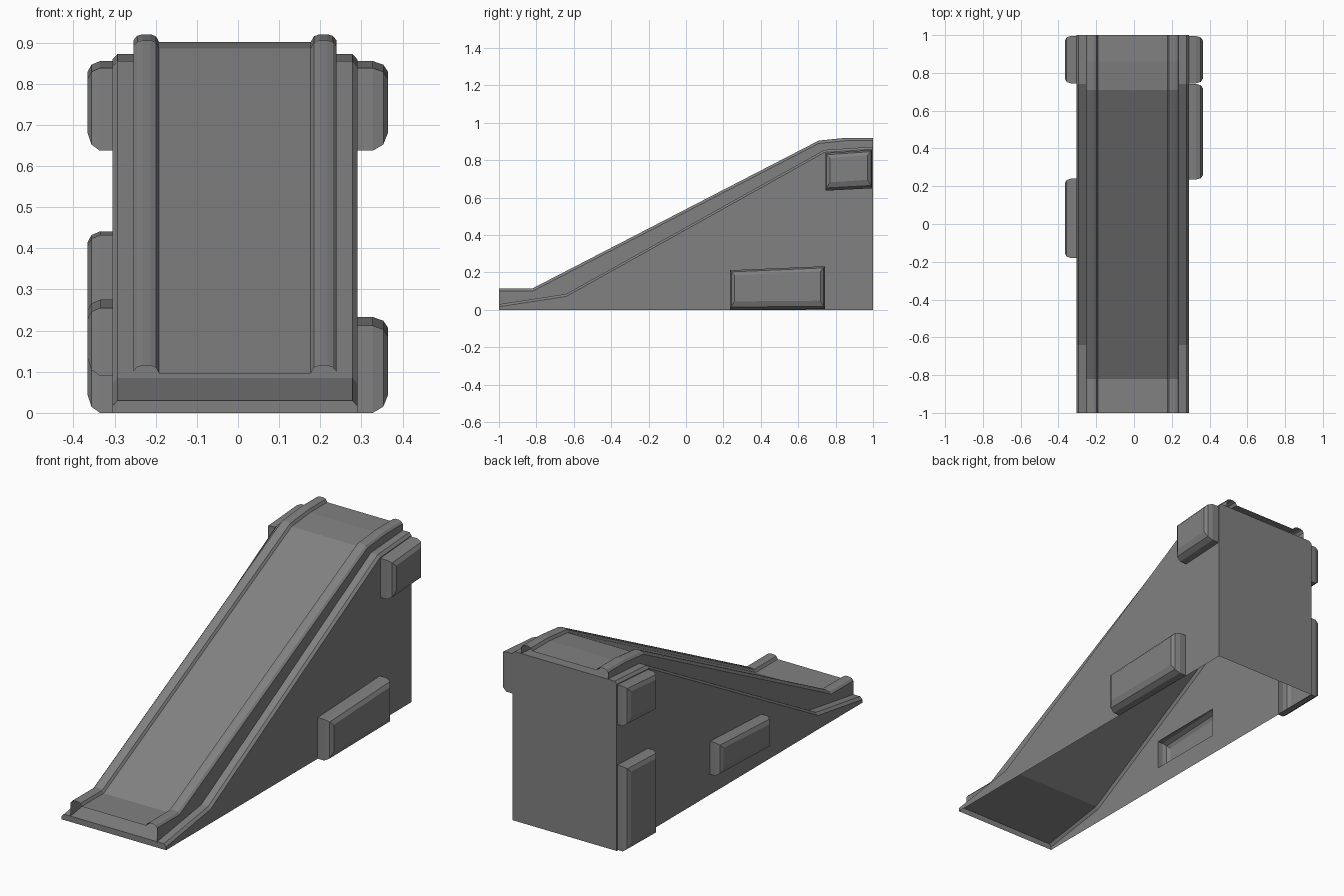
import bpy, bmesh
from mathutils import Vector

if "Cube" in bpy.data.objects:
    bpy.data.objects.remove(bpy.data.objects["Cube"])

grey = bpy.data.materials.new("mid_grey")
grey.diffuse_color = (0.22, 0.22, 0.22, 1)
grey.use_nodes = True
grey.node_tree.nodes["Principled BSDF"].inputs["Base Color"].default_value = grey.diffuse_color

CX = -0.0075                       # centre line of the ramp body
LEFT, RIGHT = -0.305, 0.29         # side wall planes
BODY = [(-1, 0.03), (-0.64, 0.085), (0.74, 0.855), (1, 0.872)]
RAIL = [(-1, 0.115), (-0.82, 0.115), (0.71, 0.905), (0.86, 0.92), (1, 0.92)]
STATIONS = sorted({y for y, z in BODY + RAIL})


def height(profile, y):
    for (y0, z0), (y1, z1) in zip(profile, profile[1:]):
        if y <= y1:
            return z0 + (z1 - z0) * (y - y0) / (y1 - y0)


def finish(bm, name):
    me = bpy.data.meshes.new(name)
    bm.to_mesh(me)
    bm.free()
    me.materials.append(grey)
    ob = bpy.data.objects.new(name, me)
    bpy.context.collection.objects.link(ob)
    return ob


def loft(section, caps):
    """Open sheet through the cross-sections at every station."""
    bm = bmesh.new()
    rows = [[bm.verts.new((x, y, z)) for x, z in section(y)] for y in STATIONS]
    for a, b in zip(rows, rows[1:]):
        for i in range(len(a) - 1):
            bm.faces.new((a[i], a[i + 1], b[i + 1], b[i]))
    if caps:
        bm.faces.new(rows[0][::-1])
        bm.faces.new(rows[-1])
    bm.normal_update()
    return bm


def body_section(y):
    t = height(BODY, y)
    return [(LEFT, 0), (LEFT, t - 0.013), (LEFT + 0.012, t),
            (RIGHT - 0.012, t), (RIGHT, t - 0.013), (RIGHT, 0)]


def deck_section(y):
    top, base = height(RAIL, y), height(BODY, y)
    half = [(0.247, base), (0.247, top - 0.015), (0.238, top - 0.004), (0.225, top),
            (0.205, top), (0.192, top - 0.005), (0.184, top - 0.019)]
    return [(CX - x, z) for x, z in half] + [(CX + x, z) for x, z in half[::-1]]


# Side blocks: name, side, y range, z bottom (front, back), z top (front, back)
BLOCKS = [
    ("upper_block_right", 1, 0.745, 0.995, (0.637, 0.65), (0.838, 0.855)),
    ("lower_block_right", 1, 0.235, 0.742, (0.0, 0.004), (0.212, 0.233)),
    ("upper_block_left", -1, 0.745, 0.995, (0.637, 0.65), (0.838, 0.855)),
    ("lower_block_left", -1, 0.745, 0.995, (0.0, 0.004), (0.432, 0.441)),
    ("middle_block_left", -1, -0.18, 0.24, (0.09, 0.105), (0.255, 0.275)),
]

# Hollow ramp body, open underneath, with openings behind the blocks
bm = loft(body_section, True)
for name, side, y0, y1, zb, zt in BLOCKS:
    lo, hi = max(zb), min(zt)
    wall = RIGHT if side > 0 else LEFT
    for co, no in (((0, y0, 0), (0, 1, 0)), ((0, y1, 0), (0, 1, 0)),
                   ((0, 0, lo), (0, 0, 1)), ((0, 0, hi), (0, 0, 1))):
        faces = [f for f in bm.faces
                 if all(abs(v.co.x - wall) < 1e-4 for v in f.verts)]
        geom = set(faces)
        for f in faces:
            geom.update(f.edges)
            geom.update(f.verts)
        bmesh.ops.bisect_plane(bm, geom=list(geom), dist=1e-5,
                               plane_co=co, plane_no=no)
    hole = []
    for f in bm.faces:
        c = f.calc_center_median()
        if (all(abs(v.co.x - wall) < 1e-4 for v in f.verts)
                and y0 < c.y < y1 and lo < c.z < hi):
            hole.append(f)
    bmesh.ops.delete(bm, geom=hole, context='FACES')
bmesh.ops.recalc_face_normals(bm, faces=bm.faces[:])
finish(bm, "ramp_body")

# Sliding deck with raised rounded rails, open at both ends
finish(loft(deck_section, False), "deck_with_rails").data.flip_normals()

# Bevelled side blocks, open towards the body
for name, side, y0, y1, zb, zt in BLOCKS:
    wall, depth = (RIGHT, 0.075) if side > 0 else (LEFT, 0.061)
    bm = bmesh.new()
    rings = []
    for k, iy, iz in ((0, 0, 0), (0.5, 0, 0), (0.84, 0.007, 0.015), (1, 0.024, 0.045)):
        x = wall + side * depth * k
        rings.append([bm.verts.new(p) for p in (
            (x, y0 + iy, zb[0] + iz), (x, y1 - iy, zb[1] + iz),
            (x, y1 - iy, zt[1] - iz * 0.6), (x, y0 + iy, zt[0] - iz * 0.6))])
    for a, b in zip(rings, rings[1:]):
        for i in range(4):
            j = (i + 1) % 4
            q = (a[i], a[j], b[j], b[i])
            bm.faces.new(q if side > 0 else q[::-1])
    bm.faces.new(rings[-1] if side > 0 else rings[-1][::-1])
    finish(bm, name)
